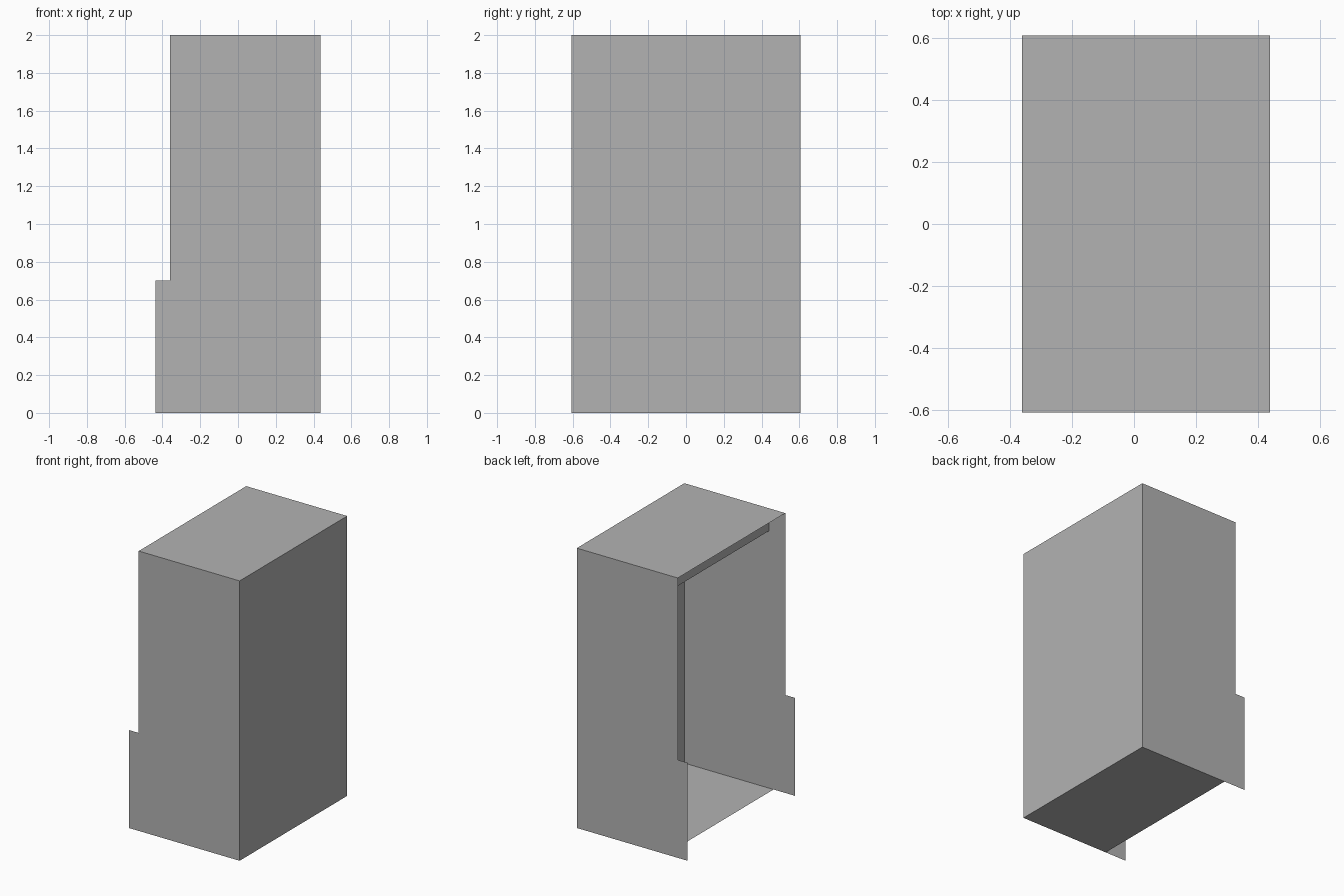
import bpy
import bmesh

cube = bpy.data.objects.get("Cube")
if cube:
    bpy.data.objects.remove(cube, do_unlink=True)

# Overall sheet-metal dimensions
BACK_X, RIM_X, TAB_X = 0.438, -0.36, -0.438
HALF_Y, HEIGHT, TAB_Z = 0.607, 2.0, 0.7
FLOOR_X, LIP_X, LIP_Z = -0.267, -0.233, 1.84

grey = bpy.data.materials.new("plain_grey")
grey.use_nodes = True
grey.diffuse_color = (0.45, 0.45, 0.45, 1)
grey.node_tree.nodes["Principled BSDF"].inputs["Base Color"].default_value = grey.diffuse_color


def sheet(name, corners):
    """One thin flat panel from its outline."""
    bm = bmesh.new()
    bm.faces.new([bm.verts.new(c) for c in corners])
    mesh = bpy.data.meshes.new(name)
    bm.to_mesh(mesh)
    bm.free()
    mesh.materials.append(grey)
    obj = bpy.data.objects.new(name, mesh)
    bpy.context.collection.objects.link(obj)
    return obj


# Two mirrored side panels, each with a wider tab at the bottom
profile = [(TAB_X, 0), (BACK_X, 0), (BACK_X, HEIGHT),
           (RIM_X, HEIGHT), (RIM_X, TAB_Z), (TAB_X, TAB_Z)]
sheet("front_panel", [(x, -HALF_Y, z) for x, z in profile])
sheet("back_panel", [(x, HALF_Y, z) for x, z in reversed(profile)])


# Panels that span between the sides, each drawn as a line in x and z
def span(name, start, end):
    (x0, z0), (x1, z1) = start, end
    return sheet(name, [(x0, -HALF_Y, z0), (x1, -HALF_Y, z1),
                        (x1, HALF_Y, z1), (x0, HALF_Y, z0)])


span("closed_wall", (BACK_X, 0), (BACK_X, HEIGHT))
span("top_panel", (RIM_X, HEIGHT), (BACK_X, HEIGHT))
span("floor_panel", (BACK_X, 0), (FLOOR_X, 0))
# Lip hanging just inside the open side
span("hanging_lip", (LIP_X, HEIGHT), (LIP_X, LIP_Z))
